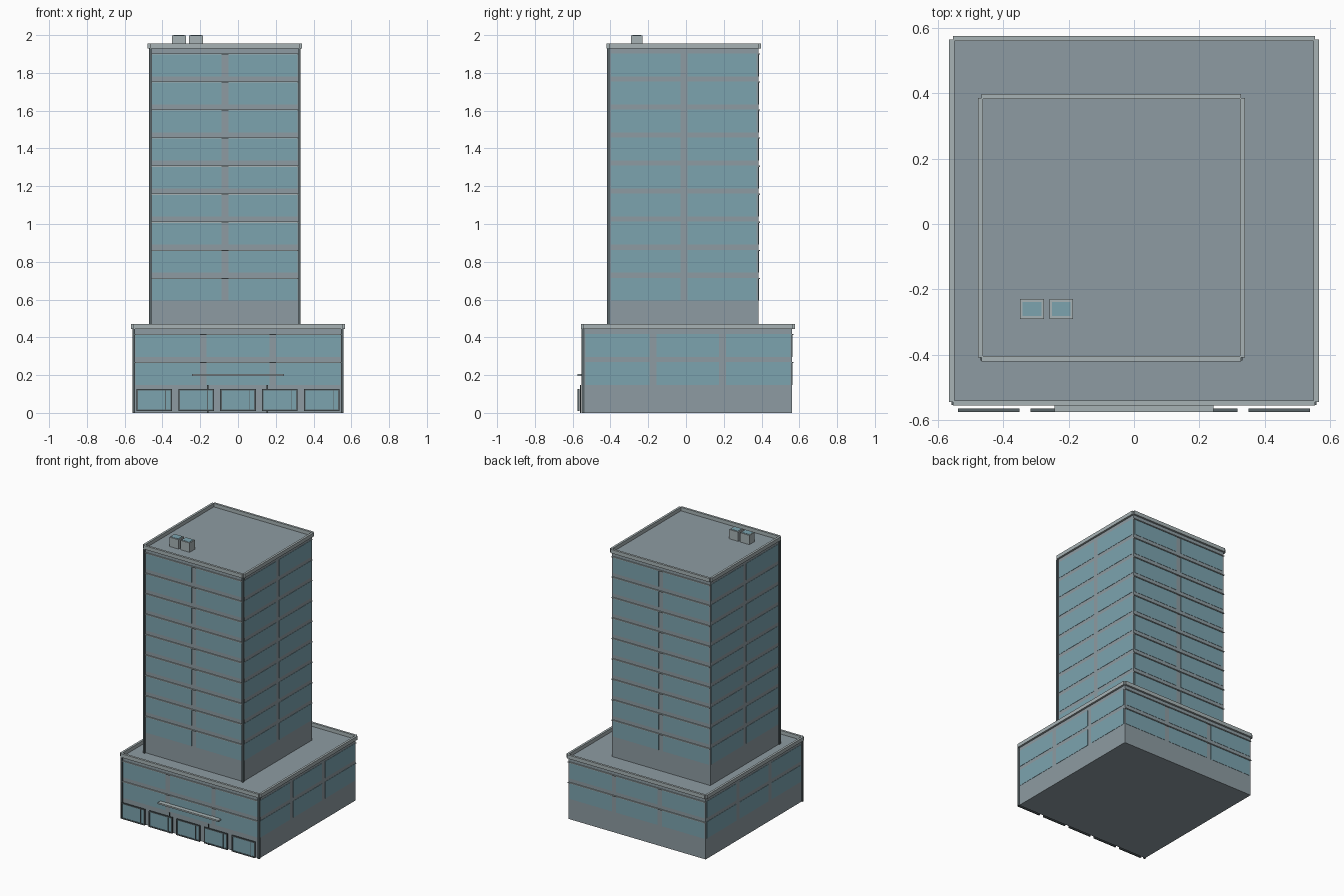
import bpy, bmesh
from mathutils import Vector

if "Cube" in bpy.data.objects:
    bpy.data.objects.remove(bpy.data.objects["Cube"])


def material(name, rgb):
    m = bpy.data.materials.new(name)
    m.diffuse_color = (*rgb, 1)
    m.use_nodes = True
    m.node_tree.nodes["Principled BSDF"].inputs["Base Color"].default_value = m.diffuse_color
    return m


WALL = material("wall_grey", (0.27, 0.33, 0.36))
GLASS = material("glass_teal", (0.20, 0.37, 0.43))
TRIM = material("trim_light", (0.39, 0.45, 0.46))
DARK = material("frame_dark", (0.10, 0.13, 0.14))
FLOOR = 0.1485


def boxes(name, spans, mat):
    """One object from (x0, x1, y0, y1, z0, z1) boxes."""
    bm = bmesh.new()
    for x0, x1, y0, y1, z0, z1 in spans:
        vs = bmesh.ops.create_cube(bm, size=1)["verts"]
        for v in vs:
            v.co = Vector((x1 if v.co.x > 0 else x0,
                           y1 if v.co.y > 0 else y0,
                           z1 if v.co.z > 0 else z0))
    me = bpy.data.meshes.new(name)
    bm.to_mesh(me)
    bm.free()
    me.materials.append(mat)
    ob = bpy.data.objects.new(name, me)
    bpy.context.collection.objects.link(ob)
    return ob


def block(name, cx, cy, h, first, last, bays, win_from):
    """Square storey block with windows, ledges, parapet and corner posts."""
    x0, x1, y0, y1 = cx - h, cx + h, cy - h, cy + h
    z0, z1 = first * FLOOR, last * FLOOR
    boxes(name + "_walls", [(x0, x1, y0, y1, z0, z1)], WALL)

    # Window panes on all four sides, ledges on front and back
    panes, ledges = [], []
    pitch, gap, out = 2 * h / bays, 0.036, 0.002
    for k in range(win_from, last):
        a, b = k * FLOOR, k * FLOOR + 0.121
        for i in range(bays):
            s = -h + i * pitch + (gap / 2 if i else 0.01)
            e = -h + (i + 1) * pitch - (gap / 2 if i < bays - 1 else 0.01)
            panes += [(cx + s, cx + e, y0 - out, y0 + out, a, b),
                      (cx + s, cx + e, y1 - out, y1 + out, a, b),
                      (x0 - out, x0 + out, cy + s, cy + e, a, b),
                      (x1 - out, x1 + out, cy + s, cy + e, a, b)]
        for y in (y0, y1):
            ledges.append((x0, x1, y - 0.008, y + 0.008, b - 0.006, b))
    boxes(name + "_windows", panes, GLASS)
    boxes(name + "_ledges", ledges, TRIM)

    # Parapet of four bars with notched corners
    t, top, o = 0.014, z1 + 0.026, 0.002
    boxes(name + "_parapet", [
        (x0 - o, x1 + o, y0 - t, y0 + o, z1 - 0.001, top),
        (x0 - o, x1 + o, y1 - o, y1 + t, z1 - 0.001, top),
        (x0 - t, x0 + o, y0 - o, y1 + o, z1 - 0.001, top),
        (x1 - o, x1 + t, y0 - o, y1 + o, z1 - 0.001, top)], TRIM)

    # Dark posts at the front corners
    boxes(name + "_corner_posts",
          [(x - 0.006, x + 0.006, y0 - 0.012, y0 + 0.004, z0, z1)
           for x in (x0, x1)], DARK)


block("podium", 0.0, 0.01, 0.552, 0, 3, 3, 1)
block("tower", -0.069, -0.011, 0.395, 3, 13, 2, 4)

# Five shopfronts: dark frame, glass and door mullion
frames, glass = [], []
for i in range(5):
    c, w = (i - 2) * 0.222, 0.094
    a, b, f = c - w, c + w, 0.008
    lo, hi, y0, y1 = 0.01, 0.126, -0.575, -0.565
    frames += [(a, b, y0, y1, lo, lo + f), (a, b, y0, y1, hi - f, hi),
               (a, a + f, y0, y1, lo + f, hi - f),
               (b - f, b, y0, y1, lo + f, hi - f),
               (c + 0.058, c + 0.062, y0, y1, lo + f, hi - f)]
    glass.append((a + f, b - f, -0.571, -0.567, lo + f, hi - f))
boxes("shopfront_frames", frames, DARK)
boxes("shopfront_glass", glass, GLASS)

# Entrance canopy with thin posts
boxes("canopy", [(-0.243, 0.243, -0.575, -0.54, 0.195, 0.206)], TRIM)
boxes("canopy_posts", [(x - 0.003, x + 0.003, -0.562, -0.556, 0, 0.148)
                       for x in (-0.16, 0.155)], DARK)

# Rooftop units with a teal top panel
roof = 13 * FLOOR
units = [(-0.349, -0.275), (-0.259, -0.186)]
boxes("roof_units", [(a, b, -0.29, -0.23, roof, 1.998) for a, b in units], TRIM)
boxes("roof_unit_tops", [(a + 0.008, b - 0.008, -0.282, -0.238, 1.99, 2.0)
                         for a, b in units], GLASS)
